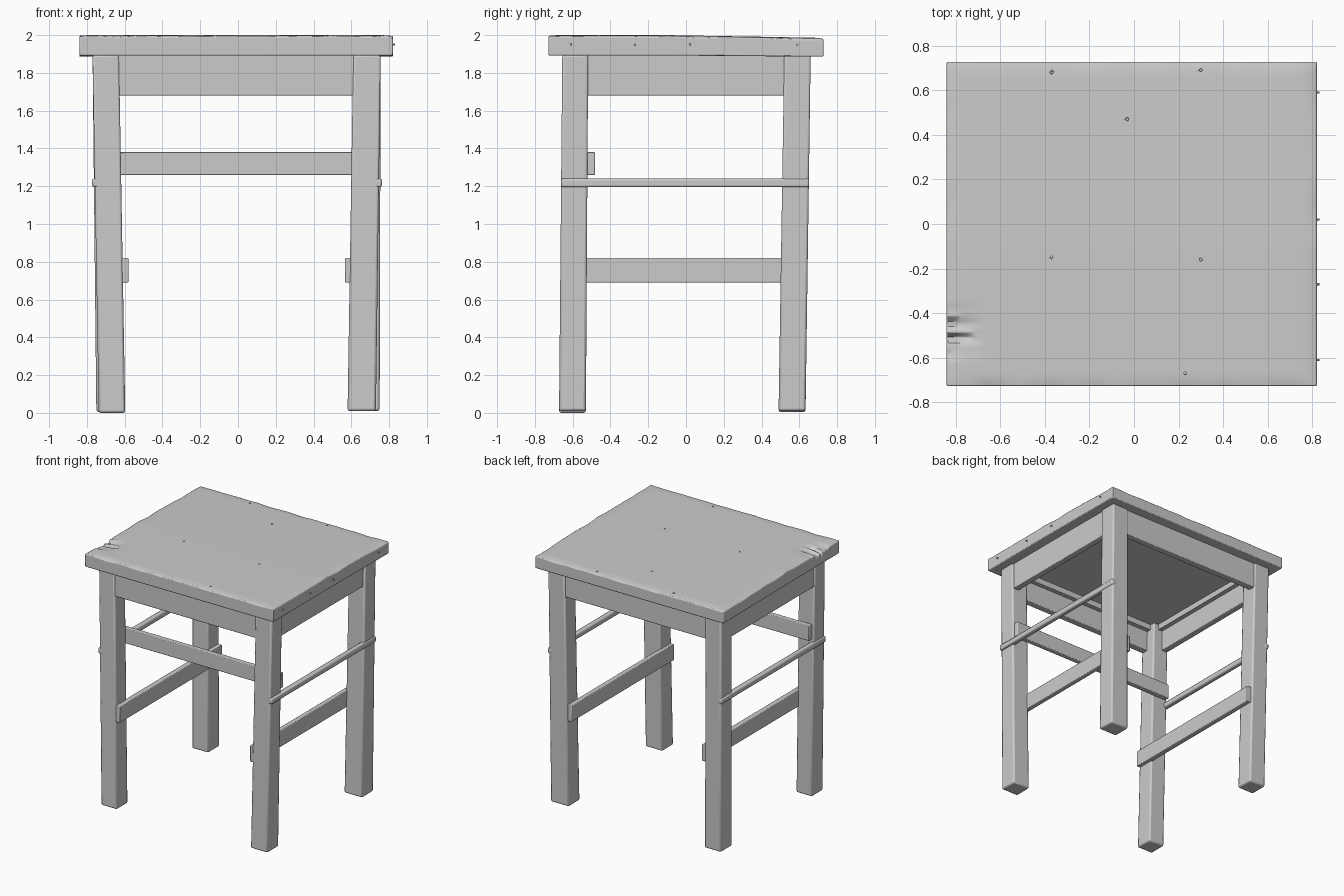
import bpy, bmesh, math, random
from mathutils import Matrix, Vector, noise

if "Cube" in bpy.data.objects:
    bpy.data.objects.remove(bpy.data.objects["Cube"])

random.seed(4)


def finish(bm, name, bevel=0.006):
    bmesh.ops.recalc_face_normals(bm, faces=bm.faces)
    mesh = bpy.data.meshes.new(name)
    bm.to_mesh(mesh)
    bm.free()
    ob = bpy.data.objects.new(name, mesh)
    bpy.context.collection.objects.link(ob)
    if bevel:
        mod = ob.modifiers.new("worn_edges", 'BEVEL')
        mod.width = bevel
        mod.segments = 2
        mod.limit_method = 'ANGLE'
        mod.angle_limit = math.radians(50)
    bpy.ops.object.select_all(action='DESELECT')
    ob.select_set(True)
    bpy.context.view_layer.objects.active = ob
    bpy.ops.object.shade_smooth_by_angle(angle=math.radians(35))
    return ob


def post(name, low, high, z0, z1, bevel=0.006):
    """Box between a lower and an upper rectangle (x0, x1, y0, y1)."""
    bm = bmesh.new()
    rings = [[bm.verts.new((r[i], r[j], z)) for i, j in ((0, 2), (1, 2), (1, 3), (0, 3))]
             for r, z in ((low, z0), (high, z1))]
    bm.faces.new(rings[0])
    bm.faces.new(rings[1])
    for i in range(4):
        k = (i + 1) % 4
        bm.faces.new((rings[0][i], rings[0][k], rings[1][k], rings[1][i]))
    return finish(bm, name, bevel)


def board(name, x0, x1, y0, y1, z0, z1, bevel=0.005):
    return post(name, (x0, x1, y0, y1), (x0, x1, y0, y1), z0, z1, bevel)


# Legs, slightly out of square
post("front_left_leg", (-0.737, -0.597, -0.672, -0.53), (-0.77, -0.63, -0.655, -0.518), 0, 1.895, 0.012)
post("front_right_leg", (0.58, 0.73, -0.672, -0.53), (0.61, 0.755, -0.655, -0.518), 0.01, 1.895, 0.012)
post("back_left_leg", (-0.75, -0.605, 0.49, 0.633), (-0.77, -0.63, 0.52, 0.66), 0.005, 1.895, 0.012)
post("back_right_leg", (0.59, 0.75, 0.49, 0.633), (0.61, 0.755, 0.52, 0.66), 0.01, 1.895, 0.012)

# Aprons and the thin battens under the seat
for side, s in (("front", -1), ("back", 1)):
    y0, y1 = sorted((s * 0.648, s * 0.595))
    board(side + "_apron", -0.65, 0.63, y0, y1, 1.68, 1.895)
    y0, y1 = sorted((s * 0.60, s * 0.56))
    board(side + "_batten", -0.64, 0.62, y0, y1, 1.845, 1.895, 0.003)
for side, s in (("left", -1), ("right", 1)):
    x0, x1 = sorted((s * 0.75 - 0.01, s * 0.70 - 0.01))
    board(side + "_apron", x0, x1, -0.54, 0.54, 1.68, 1.895)
    x0, x1 = sorted((s * 0.705 - 0.01, s * 0.665 - 0.01))
    board(side + "_batten", x0, x1, -0.54, 0.54, 1.845, 1.895, 0.003)

# Slats fixed to the inner faces of the legs
board("front_slat", -0.745, 0.735, -0.523, -0.482, 1.26, 1.38)
board("left_slat", -0.622, -0.58, -0.66, 0.63, 0.69, 0.82)
board("right_slat", 0.567, 0.605, -0.66, 0.63, 0.69, 0.82)

# Thin rods along the outer faces of the side legs
for side, x in (("left", -0.752), ("right", 0.742)):
    board(side + "_rod", x - 0.02, x + 0.02, -0.662, 0.652, 1.195, 1.24, 0.01)

# Seat: fine block, warped, with splintered damage near the front left corner
bm = bmesh.new()
N = 60
bmesh.ops.create_grid(bm, x_segments=N, y_segments=N, size=0.5)
top = list(bm.faces)
ret = bmesh.ops.extrude_face_region(bm, geom=top)
lower = [g for g in ret["geom"] if isinstance(g, bmesh.types.BMVert)]
for v in lower:
    v.co.z = -1
for v in bm.verts:
    is_top = v.co.z > -0.5
    x = v.co.x * 1.66 - 0.01
    y = v.co.y * 1.455
    z = (2.0 if is_top else 1.892) - (0.014 if is_top else 0.006) * max(0, y + 0.1) / 0.8
    if is_top:
        n = noise.noise(Vector((x * 7, y * 7, 0)))
        # rounded wear along the rim
        edge = max(abs(v.co.x), abs(v.co.y))
        if edge > 0.475:
            z -= 0.007 * (1 + n) * (edge - 0.475) / 0.025
        # splinters
        d = max(0, 1 - (x + 0.84) / 0.17) * max(0, 1 - abs(y + 0.49) / 0.12)
        z -= d * (0.035 + 0.03 * math.sin(y * 95))
    v.co = (x, y, min(z, 2.0))
seat = finish(bm, "seat", 0.006)

# Nail holes in the seat top
bm = bmesh.new()
for x, y in ((-0.37, 0.68), (0.30, 0.69), (-0.03, 0.47), (-0.37, -0.15), (0.30, -0.16), (0.23, -0.67)):
    bmesh.ops.create_cone(bm, cap_ends=True, segments=8, depth=0.05,
                          radius1=0.006, radius2=0.012 if y > 0 else 0.007,
                          matrix=Matrix.Translation((x, y, 1.997)))
holes = finish(bm, "nail_hole_cutter", 0)
holes.hide_render = True
holes.hide_viewport = True
cut = seat.modifiers.new("nail_holes", 'BOOLEAN')
cut.operation = 'DIFFERENCE'
cut.object = holes

# Nail heads on the right edge of the seat
bm = bmesh.new()
for y in (-0.61, -0.27, 0.02, 0.59):
    bmesh.ops.create_cone(bm, cap_ends=True, segments=8, depth=0.02, radius1=0.006, radius2=0.005,
                          matrix=Matrix.Translation((0.822, y, 1.95)) @ Matrix.Rotation(math.pi / 2, 4, 'Y'))
finish(bm, "edge_nails", 0)
